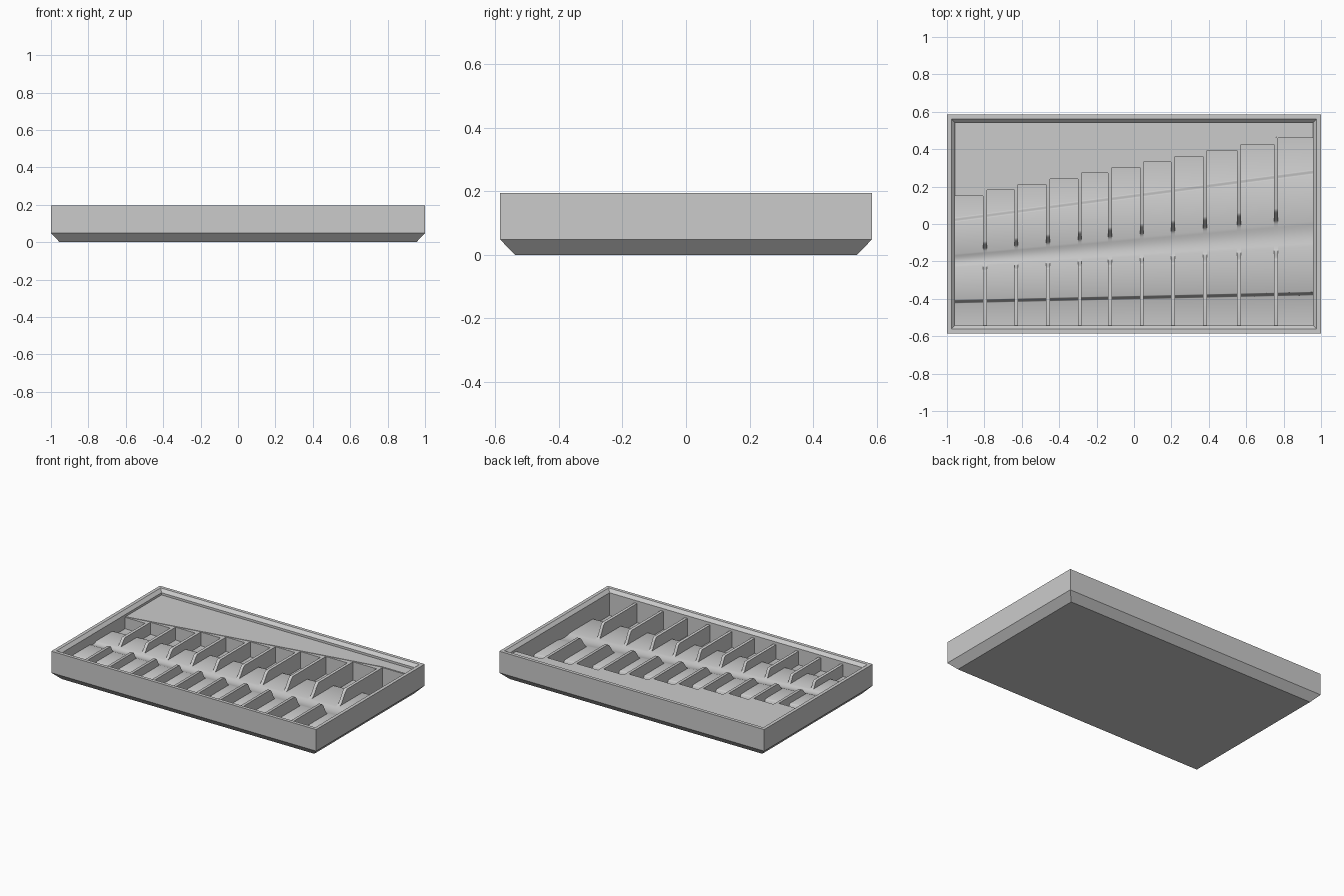
import bpy
import bmesh
import math

cube = bpy.data.objects.get("Cube")
if cube:
    bpy.data.objects.remove(cube, do_unlink=True)

grey = bpy.data.materials.new("plain_grey")
grey.use_nodes = True
colour = (0.6, 0.6, 0.6, 1)
grey.diffuse_color = colour
grey.node_tree.nodes["Principled BSDF"].inputs["Base Color"].default_value = colour

HX, HY = 1.0, 0.585          # outer half sizes
WALL = 0.043                 # wall thickness below the lip
IX, IY = HX - WALL, HY - WALL
BASE, TOP = 0.01, 0.157      # underside of the inserts, divider height


def loft(name, rings):
    """Closed solid through rings of equal point count."""
    bm = bmesh.new()
    rows = [[bm.verts.new(p) for p in ring] for ring in rings]
    for a, b in zip(rows, rows[1:]):
        for i in range(len(a)):
            j = (i + 1) % len(a)
            bm.faces.new((a[i], a[j], b[j], b[i]))
    bm.faces.new(rows[0])
    bm.faces.new(rows[-1])
    bmesh.ops.recalc_face_normals(bm, faces=bm.faces)
    mesh = bpy.data.meshes.new(name)
    bm.to_mesh(mesh)
    bm.free()
    mesh.materials.append(grey)
    obj = bpy.data.objects.new(name, mesh)
    bpy.context.collection.objects.link(obj)
    bpy.ops.object.select_all(action='DESELECT')
    obj.select_set(True)
    bpy.context.view_layer.objects.active = obj
    bpy.ops.object.shade_smooth_by_angle(angle=math.radians(35))
    return obj


def across(name, profile, x0, x1):
    """Solid under a y-z profile that changes between two x positions."""
    rings = []
    for x in (x0, x1):
        pts = profile(x)
        pts = [(pts[0][0], BASE)] + pts + [(pts[-1][0], BASE)]
        rings.append([(x, y, z) for y, z in pts])
    loft(name, rings)


def lerp(x, left, right):
    return left + (right - left) * (x + IX) / (2 * IX)


def s_curve(y0, z0, y1, z1, n=10):
    """Smooth step from one height to another."""
    return [(y0 + (y1 - y0) * i / n,
             z0 + (z1 - z0) * (1 - math.cos(math.pi * i / n)) / 2)
            for i in range(n + 1)]


def plateau(x):
    return lerp(x, 0.115, 0.065)


def shelf_edge(x):
    return min(0.155 + (x + IX) * 0.18, 0.465)


def groove(x, n=8):
    """Shallow hollow running diagonally across all pockets, front to back."""
    y0, y1 = lerp(x, -0.23, -0.12), lerp(x, -0.16, 0.015)
    return [(y0 + (y1 - y0) * i / n,
             plateau(x) - 0.01 * math.sin(math.pi * i / n))
            for i in range(n + 1)]


def divider_profile(x):
    hollow = groove(x)
    (ya, za), (yb, zb) = hollow[0], hollow[-1]
    front = s_curve(ya - lerp(x, 0.03, 0.07), TOP, ya, za)
    back = s_curve(yb, zb, yb + lerp(x, 0.05, 0.09), TOP)
    return [(-IY, TOP)] + front + hollow[1:-1] + back + [(shelf_edge(x), TOP)]


def floor_profile(back_y):
    def profile(x):
        high, low = plateau(x), lerp(x, 0.08, 0.02)
        yf, yb = lerp(x, -0.425, -0.382), lerp(x, 0.01, 0.265)
        return ([(-IY, low)] + s_curve(yf, low, yf + 0.02, high) + groove(x)
                + s_curve(yb, high, yb + 0.025, low) + [(back_y, low)])
    return profile


# Tray shell: chamfered foot, straight sides, sloped lip, inner walls
def rectangle(inset, z):
    x, y = HX - inset, HY - inset
    return [(-x, -y, z), (x, -y, z), (x, y, z), (-x, y, z)]


loft("tray_shell", [rectangle(*p) for p in (
    (0.046, 0), (0, 0.048), (0, 0.195), (0.023, 0.195),
    (WALL, 0.175), (WALL, BASE))])

# Flat shelf behind the pockets, with a slanted front edge
outline = [(-IX, shelf_edge(-IX)), (0.767, 0.465), (IX, 0.465),
           (IX, IY), (-IX, IY)]
loft("back_shelf", [[(x, y, z) for x, y in outline] for z in (BASE, 0.16)])

# Pockets and dividers, narrow to wide
GAP = 0.02
left_sides = [-IX, -0.787, -0.619, -0.45, -0.28, -0.118,
              0.052, 0.219, 0.389, 0.571, 0.769]
right_sides = [x - GAP for x in left_sides[1:]] + [IX]

for n, (x0, x1) in enumerate(zip(left_sides, right_sides), 1):
    back_y = shelf_edge(x0) - 0.005
    across(f"pocket_floor_{n}", floor_profile(back_y), x0, x1)
    across(f"pocket_back_{n}",
           lambda x: [(back_y, TOP), (shelf_edge(x), TOP)], x0, x1)
    if x1 < IX:
        across(f"divider_{n}", divider_profile, x1, x1 + GAP)
